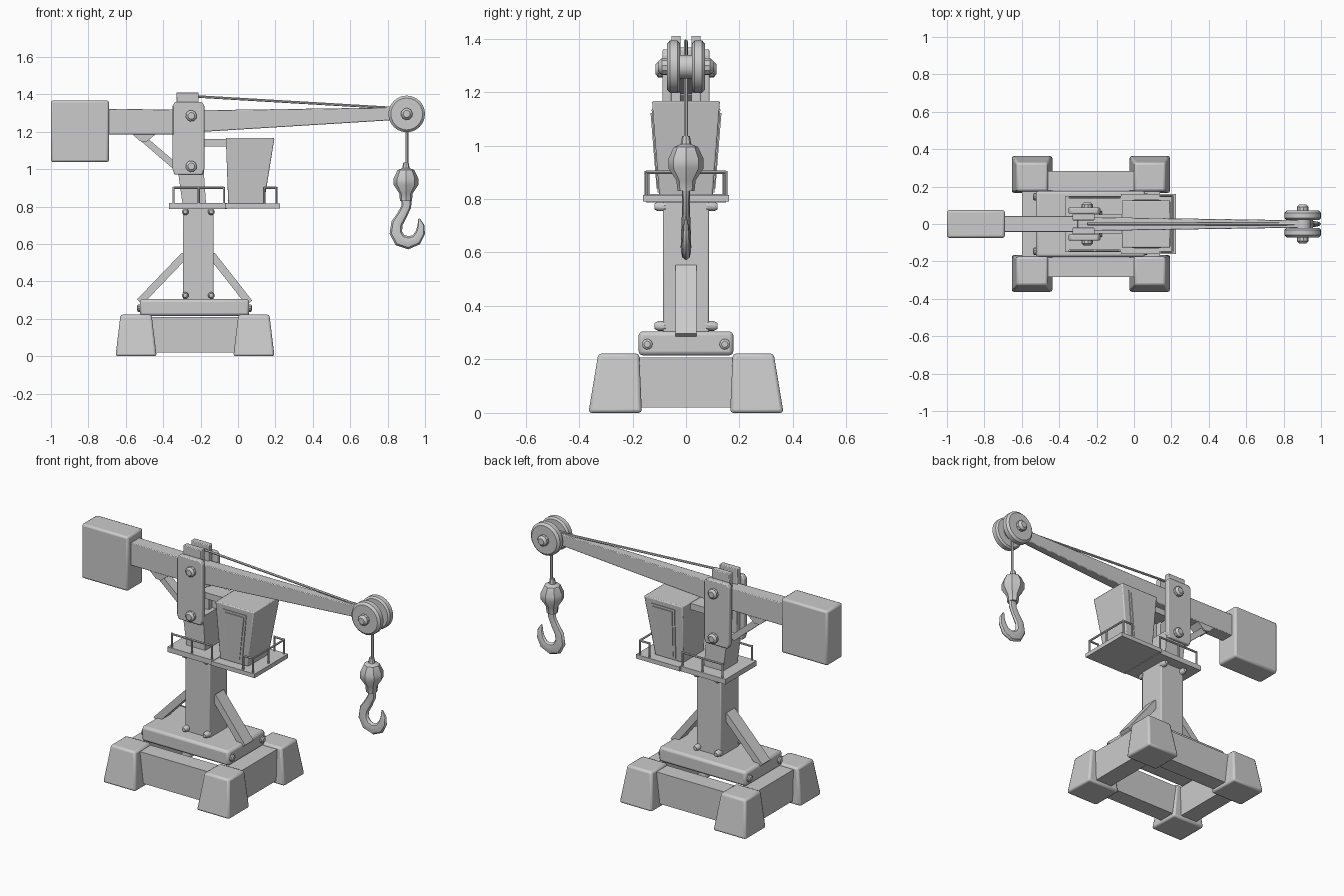
import bpy, bmesh, math
from mathutils import Vector

if "Cube" in bpy.data.objects:
    bpy.data.objects.remove(bpy.data.objects["Cube"])

mat = bpy.data.materials.new("light_grey")
mat.diffuse_color = (0.6, 0.6, 0.6, 1)
mat.use_nodes = True
mat.node_tree.nodes["Principled BSDF"].inputs["Base Color"].default_value = mat.diffuse_color


def finish(name, bm, bevel=0.0):
    bmesh.ops.recalc_face_normals(bm, faces=bm.faces)
    me = bpy.data.meshes.new(name)
    bm.to_mesh(me)
    bm.free()
    me.materials.append(mat)
    ob = bpy.data.objects.new(name, me)
    bpy.context.collection.objects.link(ob)
    if bevel:
        m = ob.modifiers.new("bevel", 'BEVEL')
        m.width, m.segments = bevel, 2
    bpy.ops.object.select_all(action='DESELECT')
    ob.select_set(True)
    bpy.context.view_layer.objects.active = ob
    bpy.ops.object.shade_smooth_by_angle(angle=math.radians(35))
    return ob


def loft(name, rings, bevel=0.0):
    """Skin equal rings of points and cap both ends."""
    bm = bmesh.new()
    vs = [[bm.verts.new(p) for p in r] for r in rings]
    n = len(vs[0])
    for a, b in zip(vs, vs[1:]):
        for i in range(n):
            j = (i + 1) % n
            bm.faces.new((a[i], a[j], b[j], b[i]))
    bm.faces.new(vs[0])
    bm.faces.new(vs[-1])
    return finish(name, bm, bevel)


def block(name, lo, hi, z0, z1, bevel=0.0):
    """Tapered box: lo and hi are (x0, x1, y0, y1) at z0 and z1."""
    ring = lambda r, z: [(r[0], r[2], z), (r[1], r[2], z), (r[1], r[3], z), (r[0], r[3], z)]
    return loft(name, [ring(lo, z0), ring(hi, z1)], bevel)


def plate(name, pts, y0, y1, bevel=0.0):
    """Extrude an x-z profile along y."""
    return loft(name, [[(x, y, z) for x, z in pts] for y in (y0, y1)], bevel)


def lathe(name, origin, axis, prof, sides=12):
    """Stack of (distance, radius) rings along an axis."""
    ax = Vector(axis).normalized()
    u = ax.orthogonal().normalized()
    v = ax.cross(u)
    t = [2 * math.pi * i / sides for i in range(sides)]
    return loft(name, [[Vector(origin) + ax * d + (u * math.cos(a) + v * math.sin(a)) * r
                        for a in t] for d, r in prof])


def rod(name, a, b, r=0.006, sides=6):
    a, b = Vector(a), Vector(b)
    return lathe(name, a, b - a, [(0, r), ((b - a).length, r)], sides)


def bolt(name, origin, axis, r, h):
    lathe(name, origin, axis, [(-0.01, r), (h * 0.6, r), (h, r * 0.6)], 10)


def bar(name, a, b, t, w):
    """Flat bar from a to b in the x-z plane, thickness t, width w."""
    d = (Vector(b) - Vector(a)).normalized()
    n = Vector((-d.y, d.x)) * t / 2
    a, b = Vector(a), Vector(b)
    plate(name, [a + n, b + n, b - n, a - n], -w / 2, w / 2)


def yspan(s, a, b):
    return sorted((s * a, s * b))


# Base: feet, connecting beams and deck
for s in (-1, 1):
    for x in (-0.545, 0.085):
        block("foot", (x - .11, x + .11, *yspan(s, .165, .365)),
              (x - .083, x + .083, *yspan(s, .175, .328)), 0, .222, .012)
    r = (-0.49, 0.03, *yspan(s, .18, .283))
    block("side_beam", r, r, .02, .208)
for x in (-0.545, 0.085):
    r = (x - .055, x + .055, -.19, .19)
    block("end_beam", r, r, .02, .208)
r = (-.525, .06, -.177, .177)
block("base_deck", r, r, .215, .305, .015)
for s in (-1, 1):
    bolt("deck_bolt", (.06, s * .145, .257), (1, 0, 0), .02, .015)
    bolt("deck_bolt", (-.525, s * .145, .257), (-1, 0, 0), .02, .015)

# Mast with struts and bolts
r = (-.295, -.13, -.086, .086)
block("mast", r, r, .3, .8, .006)
block("upper_mast", (-.295, -.17, -.07, .07), (-.325, -.185, -.07, .07), .8, 1.02)
bar("rear_strut", (-.285, .54), (-.525, .29), .04, .08)
bar("front_strut", (-.14, .54), (.06, .285), .04, .08)
for s in (-1, 1):
    for x in (-.282, -.143):
        for z in (.325, .772):
            bolt("mast_bolt", (x, s * .086, z), (0, s, 0), .018, .032)

# Mast head: outer cheek plates, inner plates and pins
for s in (-1, 1):
    plate("cheek_plate", [(-.34, .97), (-.19, .97), (-.18, 1.0), (-.18, 1.34), (-.195, 1.36),
                          (-.335, 1.36), (-.35, 1.34), (-.35, 1.0)], *yspan(s, .055, .088), .006)
    plate("inner_plate", [(-.325, .98), (-.21, .98), (-.21, 1.41), (-.33, 1.41)],
          *yspan(s, .02, .055), .004)
    for z in (1.015, 1.285):
        bolt("head_pin", (-.25, s * .088, z), (0, s, 0), .03, .027)

# Boom, tail beam, counterweight and brace
ring = lambda x, z0, z1, w: [(x, -w, z0), (x, w, z0), (x, w, z1), (x, -w, z1)]
loft("boom", [ring(-.34, 1.19, 1.315, .036), ring(-.18, 1.2, 1.315, .036),
              ring(.88, 1.265, 1.33, .02)], .004)
loft("tail_beam", [ring(-.72, 1.185, 1.322, .042), ring(-.3, 1.185, 1.318, .042)], .004)
r = (-1, -.69, -.074, .074)
block("counterweight", r, r, 1.037, 1.367, .012)
plate("brace_shoe", [(-.565, 1.187), (-.44, 1.187), (-.49, 1.145), (-.525, 1.15)], -.04, .04)
bar("tail_brace", (-.51, 1.165), (-.33, 1.01), .035, .06)
rod("boom_cable", (-.25, 0, 1.39), (.86, 0, 1.325), .007)

# Boom tip sheaves
for s in (-1, 1):
    lathe("sheave", (.902, s * .022, 1.295), (0, s, 0),
          [(0, .088), (.01, .098), (.038, .098), (.05, .085)], 24)
    bolt("sheave_pin", (.902, s * .07, 1.295), (0, s, 0), .032, .034)
rod("sheave_hub", (.902, -.03, 1.295), (.902, .03, 1.295), .045, 12)

# Hoist cable, hook block and hook
rod("hoist_cable", (.903, 0, 1.28), (.903, 0, 1.01), .008)
lathe("hook_block", (.898, 0, .83), (0, 0, 1),
      [(0, .032), (.04, .036), (.085, .066), (.12, .066), (.165, .045), (.175, .02), (.205, .014)], 8)
path = [(.9, .85, .03), (.9, .8, .026), (.878, .755, .027), (.85, .71, .031), (.844, .66, .034),
        (.866, .621, .036), (.91, .606, .035), (.953, .622, .031), (.975, .66, .026),
        (.978, .7, .018), (.968, .735, .005)]
rings = []
for i, (x, z, rad) in enumerate(path):
    p, q = path[max(i - 1, 0)], path[min(i + 1, len(path) - 1)]
    d = Vector((q[0] - p[0], q[1] - p[1])).normalized()
    rings.append([(x - d.y * rad * math.cos(a), rad * .55 * math.sin(a), z + d.x * rad * math.cos(a))
                  for a in [math.pi * k / 4 for k in range(8)]])
loft("hook", rings)

# Platforms
r = (-.37, -.06, -.15, .15)
block("mast_platform", r, r, .787, .818)
r = (-.07, .224, -.16, .16)
block("cab_platform", r, r, .79, .815)

# Cab with doors and the arm holding it
block("cab", (-.052, .138, -.1, .1), (-.065, .195, -.127, .127), .812, 1.167, .006)
for s in (-1, 1):
    for name, g, p in (("door_frame", 0, .005), ("door_panel", .014, .009)):
        block(name, (-.004 + g, .1 - g, *yspan(s, .09, .101 + p)),
              (-.012 + g, .145 - g, *yspan(s, .11, .1235 + p)), .825 + g, 1.135 - g)
r = (-.22, -.05, -.05, .05)
block("cab_arm", r, r, 1.122, 1.16)


# Railings
def railing(name, pts, z0=.81, z1=.9):
    for a, b in zip(pts, pts[1:]):
        rod(name + "_bar", (*a, z1), (*b, z1))
    for p in pts:
        rod(name + "_post", (*p, z0), (*p, z1 + .005))


for s in (-1, 1):
    railing("mast_rail", [(x, s * .142) for x in (-.345, -.21, -.075)])
railing("cab_rail", [(.14, -.15), (.205, -.15), (.205, 0), (.205, .15), (.14, .15)])
